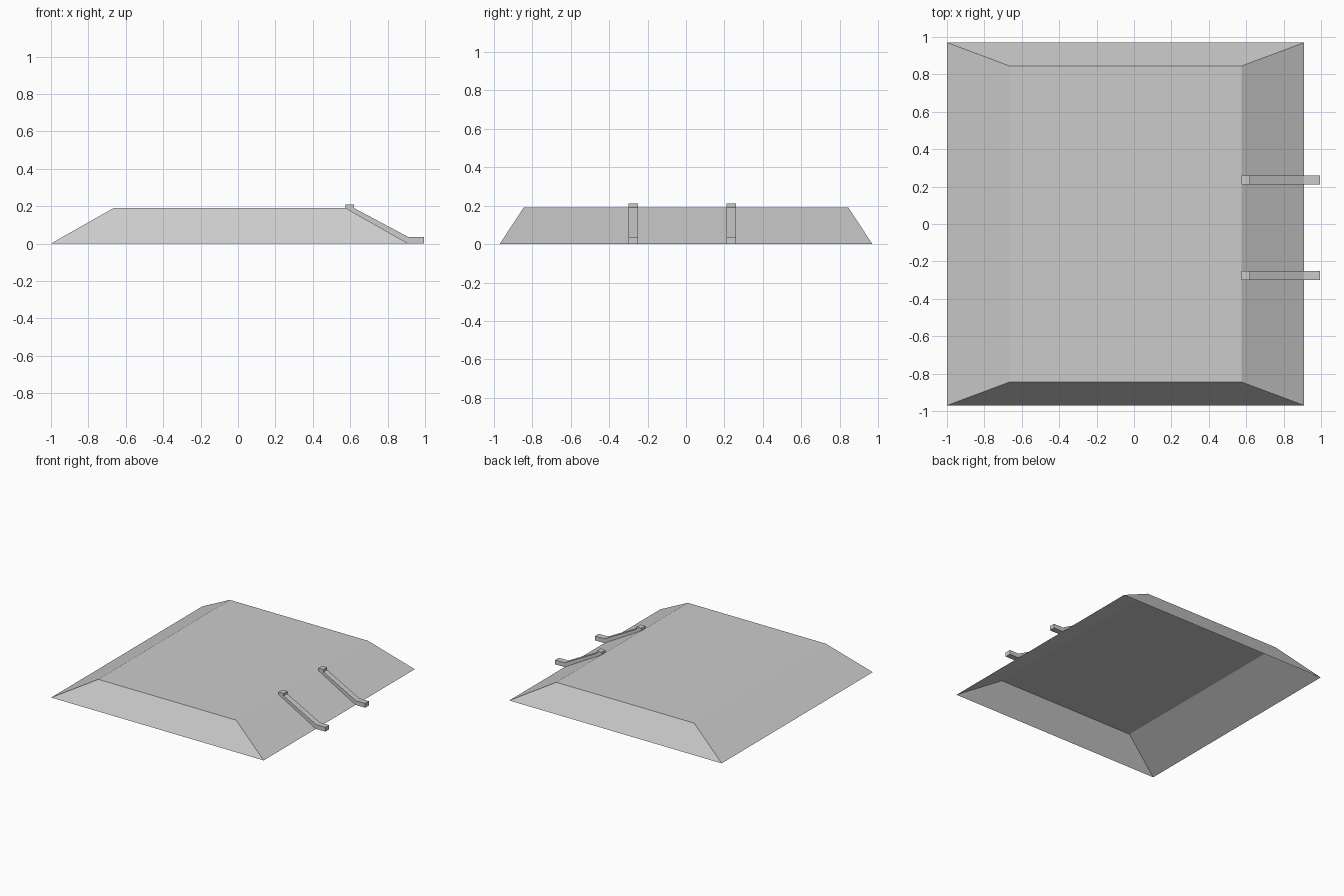
import bpy
import bmesh

cube = bpy.data.objects.get("Cube")
if cube:
    bpy.data.objects.remove(cube, do_unlink=True)

# One plain grey for everything
grey = bpy.data.materials.new("plain_grey")
grey.use_nodes = True
colour = (0.6, 0.6, 0.6, 1)
grey.diffuse_color = colour
grey.node_tree.nodes["Principled BSDF"].inputs["Base Color"].default_value = colour


def finish(name, bm):
    mesh = bpy.data.meshes.new(name)
    bm.to_mesh(mesh)
    bm.free()
    mesh.materials.append(grey)
    obj = bpy.data.objects.new(name, mesh)
    bpy.context.collection.objects.link(obj)
    return obj


def rectangle(bm, x0, x1, y, z):
    return [bm.verts.new(p) for p in
            ((x0, -y, z), (x1, -y, z), (x1, y, z), (x0, y, z))]


# Hollow sloped cover, open underneath
bm = bmesh.new()
base = rectangle(bm, -1.0, 0.91, 0.97, 0)
top = rectangle(bm, -0.665, 0.575, 0.845, 0.19)
for i in range(4):
    j = (i + 1) % 4
    bm.faces.new((base[i], base[j], top[j], top[i]))
bm.faces.new(top)
finish("sloped_cover", bm)

# Bent straps: side profile extruded across y
profile = [(0.575, 0.19), (0.91, 0), (0.995, 0), (0.995, 0.035),
           (0.91, 0.035), (0.62, 0.19), (0.62, 0.21), (0.575, 0.21)]


def strap(name, y, width=0.048):
    bm = bmesh.new()
    side = bm.faces.new([bm.verts.new((x, y - width / 2, z)) for x, z in profile])
    result = bmesh.ops.extrude_face_region(bm, geom=[side], use_keep_orig=True)
    moved = [v for v in result["geom"] if isinstance(v, bmesh.types.BMVert)]
    bmesh.ops.translate(bm, verts=moved, vec=(0, width, 0))
    bmesh.ops.recalc_face_normals(bm, faces=bm.faces)
    finish(name, bm)


strap("front_strap", -0.275)
strap("back_strap", 0.235)
